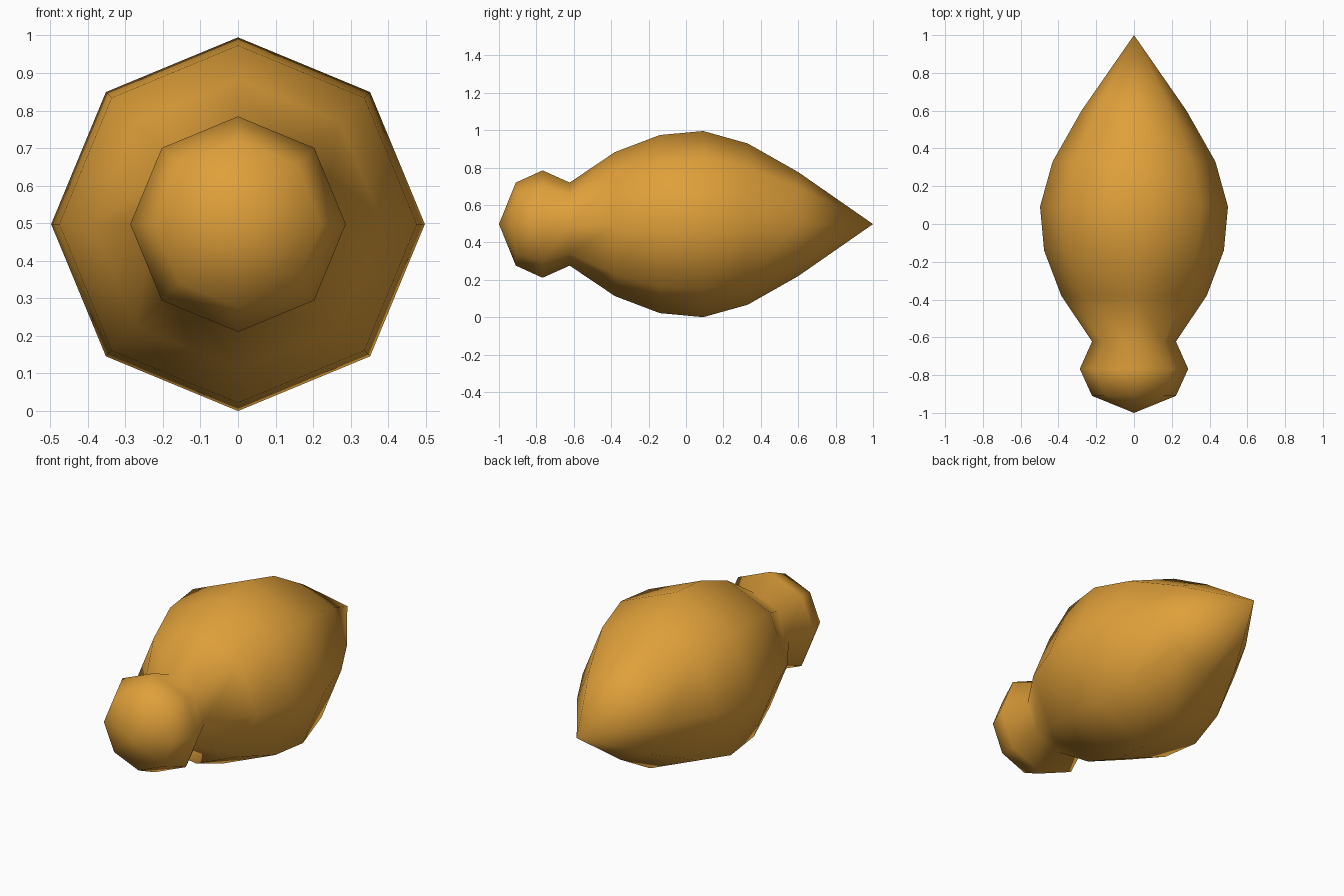
import bpy
import bmesh
from math import cos, sin, tau

cube = bpy.data.objects.get("Cube")
if cube:
    bpy.data.objects.remove(cube, do_unlink=True)

SIDES = 8
CENTRE_Z = 0.4975

# Profile as (y, radius): rounded knob, neck, swelling body, pointed tail
PROFILE = [(-0.91, 0.222), (-0.767, 0.287), (-0.622, 0.222),
           (-0.38, 0.385), (-0.14, 0.476), (0.092, 0.4975),
           (0.33, 0.431), (0.60, 0.278)]

# Amber material
amber = bpy.data.materials.new("amber")
amber.use_nodes = True
colour = (0.74, 0.35, 0.042, 1.0)
amber.diffuse_color = colour
amber.node_tree.nodes["Principled BSDF"].inputs["Base Color"].default_value = colour

bm = bmesh.new()


def ring(y, radius):
    return [bm.verts.new((radius * cos(tau * i / SIDES), y,
                          CENTRE_Z + radius * sin(tau * i / SIDES)))
            for i in range(SIDES)]


# Knob and body as one lathed skin, closed to a point at both ends
rings = [ring(y, r) for y, r in PROFILE]
nose = bm.verts.new((0, -1, CENTRE_Z))
tail = bm.verts.new((0, 1, CENTRE_Z))
for i in range(SIDES):
    j = (i + 1) % SIDES
    for a, b in zip(rings, rings[1:]):
        bm.faces.new((a[i], a[j], b[j], b[i]))
    bm.faces.new((nose, rings[0][j], rings[0][i]))
    bm.faces.new((tail, rings[-1][i], rings[-1][j]))
bmesh.ops.recalc_face_normals(bm, faces=bm.faces)
for face in bm.faces:
    face.smooth = True

mesh = bpy.data.meshes.new("knobbed_body")
bm.to_mesh(mesh)
bm.free()
mesh.materials.append(amber)
body = bpy.data.objects.new("knobbed_body", mesh)
bpy.context.collection.objects.link(body)
